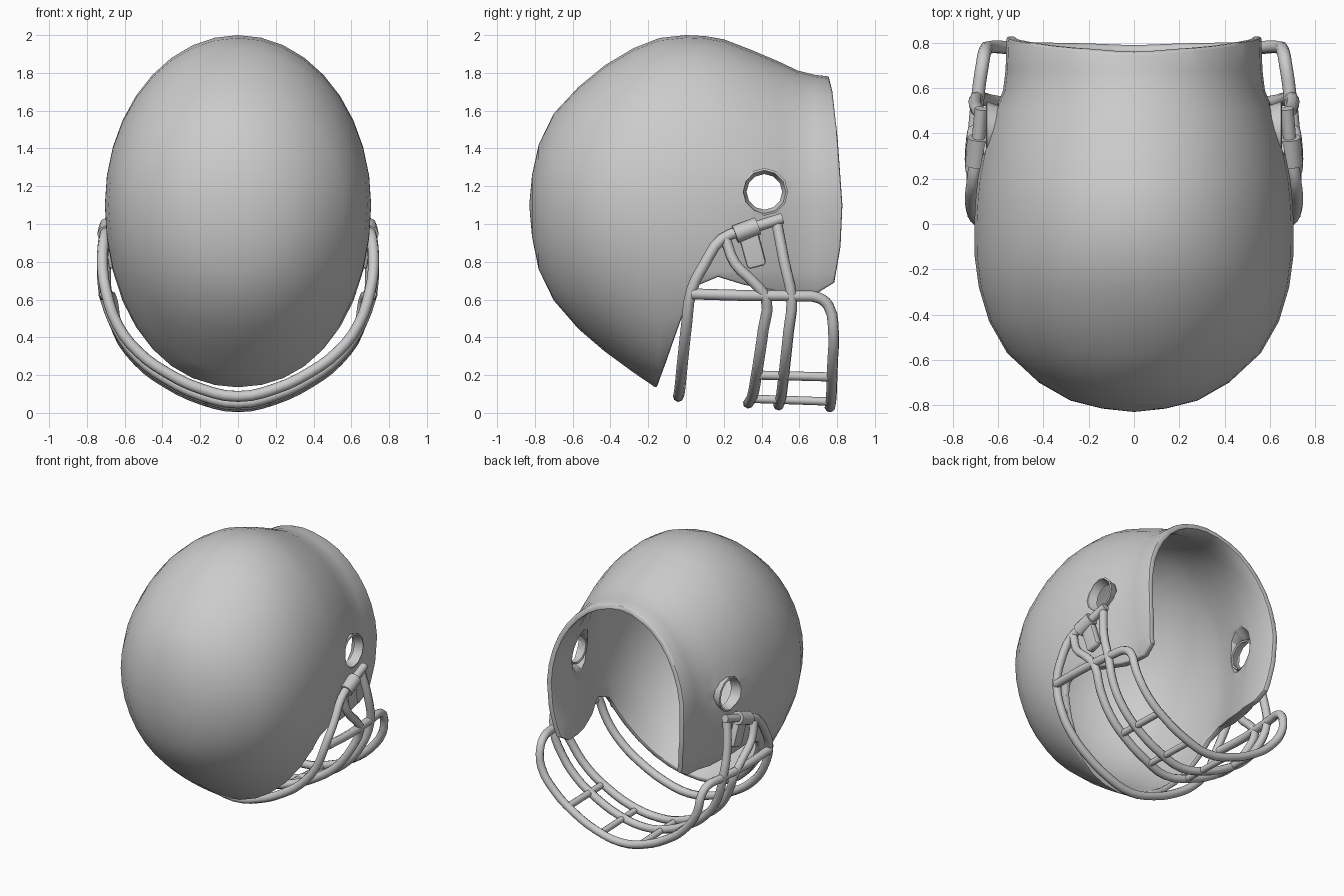
import bpy, bmesh, math

if "Cube" in bpy.data.objects:
    bpy.data.objects.remove(bpy.data.objects["Cube"])


def finish(ob, angle=60):
    bpy.ops.object.select_all(action='DESELECT')
    ob.select_set(True)
    bpy.context.view_layer.objects.active = ob
    if ob.type == 'CURVE':
        bpy.ops.object.convert(target='MESH')
    for m in list(ob.modifiers):
        bpy.ops.object.modifier_apply(modifier=m.name)
    bpy.ops.object.shade_smooth_by_angle(angle=math.radians(angle))


def from_bmesh(name, bm):
    bmesh.ops.recalc_face_normals(bm, faces=bm.faces)
    me = bpy.data.meshes.new(name)
    bm.to_mesh(me)
    bm.free()
    ob = bpy.data.objects.new(name, me)
    bpy.context.collection.objects.link(ob)
    return ob


# Shell stations along y: (y, half width, top z, bottom z)
STATIONS = [(-.815, .14, 1.26, .93), (-.78, .28, 1.42, .76), (-.70, .42, 1.585, .595),
            (-.57, .56, 1.725, .445), (-.43, .64, 1.84, .325), (-.28, .685, 1.93, .215),
            (-.14, .704, 1.985, .12), (0, .705, 2.0, .08), (.1, .70, 1.995, .08), (.2, .69, 1.978, .08),
            (.35, .66, 1.92, .08), (.5, .615, 1.856, .08), (.59, .578, 1.813, .08),
            (.68, .567, 1.79, .08), (.9, .56, 1.765, .08)]
ZC, SEG = 1.1, 36


def egg(name, off=0, pad=0):
    # pad thickens the wall sideways around the ears
    bm = bmesh.new()
    prev = [bm.verts.new((0, -.83 + off, ZC))]
    for y, w, t, b in STATIONS:
        ring = []
        y2 = y + off * max(0, -y / .83) + (off if y > .8 else 0)
        w2 = max(w - off - pad * math.exp(-((y - .40) / .17) ** 2), .05)
        for i in range(SEG):
            a = math.tau * i / SEG
            h = abs((t if math.cos(a) > 0 else b) - ZC) - off
            ring.append(bm.verts.new((w2 * math.sin(a), y2, ZC + h * math.cos(a))))
        for i in range(SEG):
            j = (i + 1) % SEG
            if len(prev) == 1:
                bm.faces.new((prev[0], ring[i], ring[j]))
            else:
                bm.faces.new((prev[i], ring[i], ring[j], prev[j]))
        prev = ring
    bm.faces.new(prev)
    return from_bmesh(name, bm)


def boolean(ob, cutter, op):
    m = ob.modifiers.new(op, 'BOOLEAN')
    m.operation, m.solver, m.object = op, 'EXACT', cutter
    cutter.hide_render = True
    bpy.context.view_layer.objects.active = ob
    bpy.ops.object.modifier_apply(modifier=m.name)
    bpy.data.objects.remove(cutter)


# Hollow shell trimmed to the side outline
shell = egg("shell")
boolean(shell, egg("shell_inside", .04, .04), 'DIFFERENCE')
OUTLINE = [(-1, 2.2), (.74, 2.2), (.758, 1.77), (.775, 1.7), (.803, 1.45), (.828, 1.1), (.818, .88),
           (.785, .69), (.70, .637), (.5, .64), (.3, .68), (.17, .72), (.05, .67), (.015, .61),
           (-.16, .12), (-.2, 0), (-1, 0)]
bm = bmesh.new()
face = bm.faces.new([bm.verts.new((-1, y, z)) for y, z in OUTLINE])
ext = bmesh.ops.extrude_face_region(bm, geom=[face])
bmesh.ops.translate(bm, vec=(2, 0, 0), verts=[v for v in ext['geom'] if isinstance(v, bmesh.types.BMVert)])
boolean(shell, from_bmesh("outline_cutter", bm), 'INTERSECT')

# Rolled rim
m = shell.modifiers.new("weld", 'WELD')
m.merge_threshold = .012
m = shell.modifiers.new("rim", 'BEVEL')
m.width, m.segments, m.limit_method, m.angle_limit = .014, 2, 'ANGLE', math.radians(50)
finish(shell, 40)

# Ear holes that flare towards the inside
EAR_Y, EAR_Z = .415, 1.17


def ear_cone(name, s, r_in, r_out, x, depth, fill='NGON'):
    bpy.ops.mesh.primitive_cone_add(vertices=12, radius1=r_in, radius2=r_out, depth=depth, end_fill_type=fill,
                                    location=(s * x, EAR_Y, EAR_Z), rotation=(0, s * math.pi / 2, 0))
    bpy.context.object.name = name
    return bpy.context.object


for s in (-1, 1):
    boolean(shell, ear_cone("ear_cutter", s, .112, .112, .6, .4), 'DIFFERENCE')
    boolean(shell, ear_cone("ear_flare_cutter", s, .19, .10, .56, .12), 'DIFFERENCE')
    lip = ear_cone("ear_lip", s, .100, .120, .622, .06, 'NOTHING')
    m = lip.modifiers.new("thickness", 'SOLIDIFY')
    m.thickness, m.offset = .012, 0
    finish(lip, 50)
finish(shell, 50)


def bar(name, pts, r=.029):
    cu = bpy.data.curves.new(name, 'CURVE')
    cu.dimensions = '3D'
    cu.bevel_depth, cu.bevel_resolution, cu.resolution_u = r, 2, 3
    cu.use_fill_caps = True
    sp = cu.splines.new('BEZIER')
    sp.bezier_points.add(len(pts) - 1)
    for p, q in zip(sp.bezier_points, pts):
        p.co = q
        p.handle_left_type = p.handle_right_type = 'AUTO'
    ob = bpy.data.objects.new(name, cu)
    bpy.context.collection.objects.link(ob)
    finish(ob)


def loop_bar(name, upper, y_top, y_low, lift=0, power=1):
    # upper points on the right side, then a U under the chin, mirrored
    half = list(upper)
    for x, z in [(.637, .43), (.53, .275), (.385, .163), (.19, .07)]:
        half.append((x, y_low + (y_top - y_low) * (z / .6) ** power, z + lift * (1 - (z / .6) ** 3)))
    mirrored = [(-x, y, z) for x, y, z in reversed(half)]
    bar(name, half + [(0, y_low, .032 + lift)] + mirrored)


# Face cage loops, from the neck to the front
loop_bar("cage_rear_loop", [(.675, .51, 1.03), (.692, .33, .972), (.71, .19, .92), (.718, .10, .79),
                            (.70, .03, .65)], .02, -.04, .055)
loop_bar("cage_inner_loop", [(.705, .21, .92), (.718, .26, .79), (.715, .36, .69), (.70, .425, .60)],
         .43, .33, .02, .7)
loop_bar("cage_middle_loop", [(.67, .48, 1.01), (.70, .52, .8), (.69, .56, .6)], .56, .49, .01, .8)
loop_bar("cage_front_loop", [(.705, .03, .63), (.71, .3, .622), (.685, .6, .618), (.67, .70, .61),
                             (.66, .755, .565)], .785, .762, 0, .6)

for s in (-1, 1):
    # Short ties between the lower loops
    bar("cage_upper_tie", [(s * .42, .38, .2), (s * .42, .775, .19)], .024)
    bar("cage_lower_tie", [(s * .16, .34, .075), (s * .16, .765, .06)], .022)
    # Clamp sleeve and strap plate
    bar("cage_clamp", [(s * .698, .26, .945), (s * .688, .38, .99)], .048)
    bpy.ops.mesh.primitive_cube_add(size=1, location=(s * .668, .352, .865), rotation=(math.radians(15), s * .08, 0))
    plate = bpy.context.object
    plate.name = "clamp_plate"
    plate.scale = (.05, .105, .19)
    m = plate.modifiers.new("round", 'BEVEL')
    m.width, m.segments = .15, 2
    finish(plate, 40)
